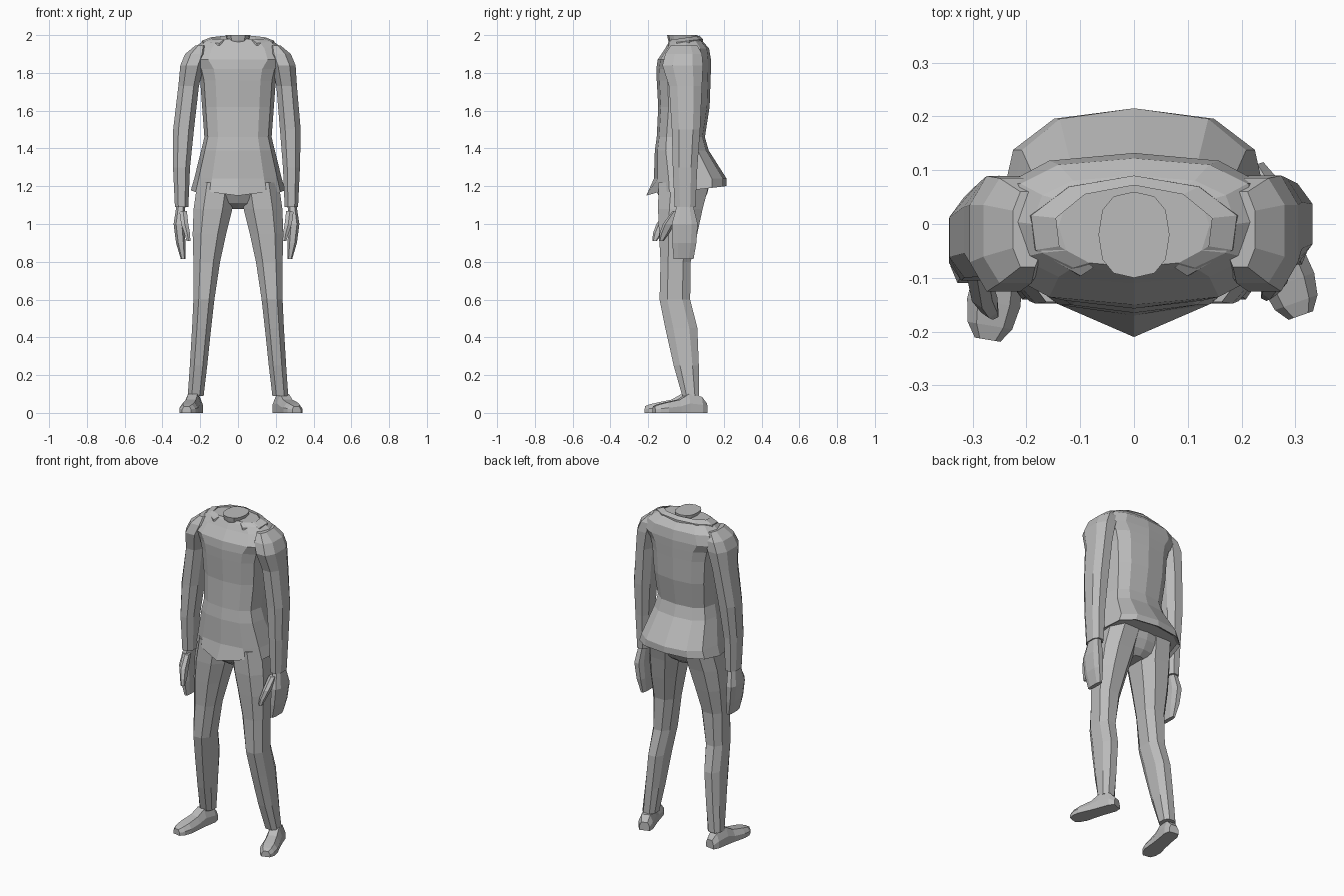
import bpy, bmesh
from math import sin, cos, pi, copysign
from mathutils import Vector

if "Cube" in bpy.data.objects:
    bpy.data.objects.remove(bpy.data.objects["Cube"], do_unlink=True)

grey = bpy.data.materials.new("plain grey")
grey.use_nodes = True
grey.diffuse_color = (0.5, 0.5, 0.5, 1)
grey.node_tree.nodes["Principled BSDF"].inputs["Base Color"].default_value = (0.5, 0.5, 0.5, 1)


def skin(name, rings):
    """Join closed rings of points into a capped flat-shaded surface."""
    bm = bmesh.new()
    loops = [[bm.verts.new(p) for p in ring] for ring in rings]
    n = len(loops[0])
    for a, b in zip(loops, loops[1:]):
        for i in range(n):
            j = (i + 1) % n
            bm.faces.new((a[i], a[j], b[j], b[i]))
    bm.faces.new(loops[0][::-1])
    bm.faces.new(loops[-1])
    bmesh.ops.recalc_face_normals(bm, faces=bm.faces)
    mesh = bpy.data.meshes.new(name)
    bm.to_mesh(mesh)
    bm.free()
    mesh.materials.append(grey)
    obj = bpy.data.objects.new(name, mesh)
    bpy.context.collection.objects.link(obj)
    return obj


def oval(z, x0, x1, y0, y1, n=8, power=0.8, turn=0.5):
    """Horizontal rounded-box ring filling the given extents."""
    pts = []
    for i in range(n):
        a = 2 * pi * (i + turn) / n
        c, s = [copysign(abs(v) ** power, v) for v in (cos(a), sin(a))]
        pts.append(Vector((c, s, 0)))
    mx, my = max(p.x for p in pts), max(p.y for p in pts)
    return [Vector(((x0 + x1) / 2 + p.x / mx * (x1 - x0) / 2,
                    (y0 + y1) / 2 + p.y / my * (y1 - y0) / 2, z)) for p in pts]


def column(name, sections, side=1, dy=0, **kw):
    """Stack of ovals (z, inner x, outer x, front y, back y) on one side."""
    skin(name, [oval(z, side * a, side * b, f + dy, r + dy, **kw) if side > 0 else
                oval(z, -b, -a, f + dy, r + dy, **kw) for z, a, b, f, r in sections])


# Jacket body: height, half width, front, back
body = [(1.24, .232, -.17, .215), (1.39, .195, -.165, .12), (1.46, .178, -.155, .10),
        (1.62, .19, -.147, .125), (1.76, .2, -.155, .13), (1.82, .215, -.157, .132),
        (1.87, .265, -.15, .132), (1.93, .235, -.11, .122), (1.965, .19, -.09, .09),
        (1.98, .14, -.08, .072)]
rings = [oval(z, -w, w, f, b, n=12, power=.75, turn=0) for z, w, f, b in body]
hem = oval(1.18, -.25, .25, -.165, .215, n=12, power=.75, turn=0)
for p in hem:
    p.z = 1.175 + .12 * max(p.y, -.05)
    if p.y < -.1 and abs(p.x) < .01:
        p.y, p.z = -.21, 1.15
inner = [Vector((p.x * .93, p.y * .9, p.z + .012)) for p in hem]
skin("jacket", [inner, hem] + rings)

# Collar band, open at the front
band = []
for k in range(9):
    a = -pi / 3 + (pi + 2 * pi / 3) * k / 8
    c, s = cos(a), sin(a)
    band.append([Vector((r * c, -.01 + d * s, z + .012 * s)) for r, d, z in
                 ((.15, .082, 1.965), (.2, .1, 1.955), (.198, .1, 1.967), (.15, .082, 1.985))])
skin("collar", band)

# Neck
skin("neck", [oval(z, -w, w, f, b, n=12, turn=0) for z, w, f, b in
              ((1.94, .03, -.085, .045), (1.975, .06, -.095, .06), (2, .066, -.1, .06))])

# Pelvis between the legs
skin("pelvis", [oval(z, -w, w, f, b, n=12, turn=0) for z, w, f, b in
                ((1.23, .215, -.145, .13), (1.16, .215, -.15, .112),
                 (1.11, .14, -.12, .085), (1.08, .05, -.08, .05))])

sleeve = [(1.945, .17, .225, -.08, .06), (1.9, .16, .28, -.11, .085), (1.84, .18, .305, -.125, .09),
          (1.73, .203, .312, -.09, .085), (1.5, .222, .332, -.075, .075),
          (1.3, .238, .328, -.07, .06), (1.09, .247, .318, -.06, .05)]
palm = [(1.11, .262, .308, -.045, .035), (1.0, .268, .325, -.075, .062),
        (.9, .262, .312, -.073, .055), (.815, .262, .287, -.065, .04)]
thumb = [(1.07, .255, .295, -.07, -.03), (1.0, .247, .285, -.122, -.06),
         (.95, .238, .268, -.14, -.09), (.91, .236, .256, -.143, -.12)]
leg = [(1.22, .01, .215, -.145, .125), (1.08, .03, .235, -.148, .088), (.95, .062, .24, -.143, .06),
       (.8, .095, .236, -.135, .025), (.6, .125, .236, -.14, .022), (.45, .142, .243, -.11, .06),
       (.25, .163, .255, -.065, .068), (.09, .182, .266, -.02, .07)]

# Shoe sections: distance from heel, half width, height
shoe = [(0, .03, .05), (.03, .042, .085), (.1, .042, .1), (.15, .044, .07),
        (.22, .05, .055), (.26, .042, .045), (.285, .024, .035)]


def make_shoe(name, heel, toe):
    heel, toe = Vector(heel), Vector(toe)
    along = (toe - heel).normalized()
    across = Vector((-along.y, along.x, 0))
    scale = (toe - heel).length / shoe[-1][0]
    skin(name, [[heel + along * t * scale + across * w * u + Vector((0, 0, h * v))
                 for u, v in ((-1, 0), (1, 0), (1, .5), (.6, 1), (-.6, 1), (-1, .5))]
                for t, w, h in shoe])


for side, label in ((1, "left"), (-1, "right")):
    # The right arm hangs slightly further forward and out
    lean = 0 if side > 0 else 1

    def swing(sections):
        return [(z, a + .016 * lean * k, b + .016 * lean * k, f - .035 * lean * k, r - .035 * lean * k)
                for z, a, b, f, r in sections for k in [min(1, max(0, (1.85 - z) / .5))]]

    column(label + "_sleeve", swing(sleeve), side)
    column(label + "_hand", swing(palm), side, power=.7)
    column(label + "_thumb", swing(thumb), side, n=6)
    column(label + "_leg", leg, side)

make_shoe("left_shoe", (.212, .105, 0), (.31, -.17, 0))
make_shoe("right_shoe", (-.222, .085, 0), (-.272, -.215, 0))
